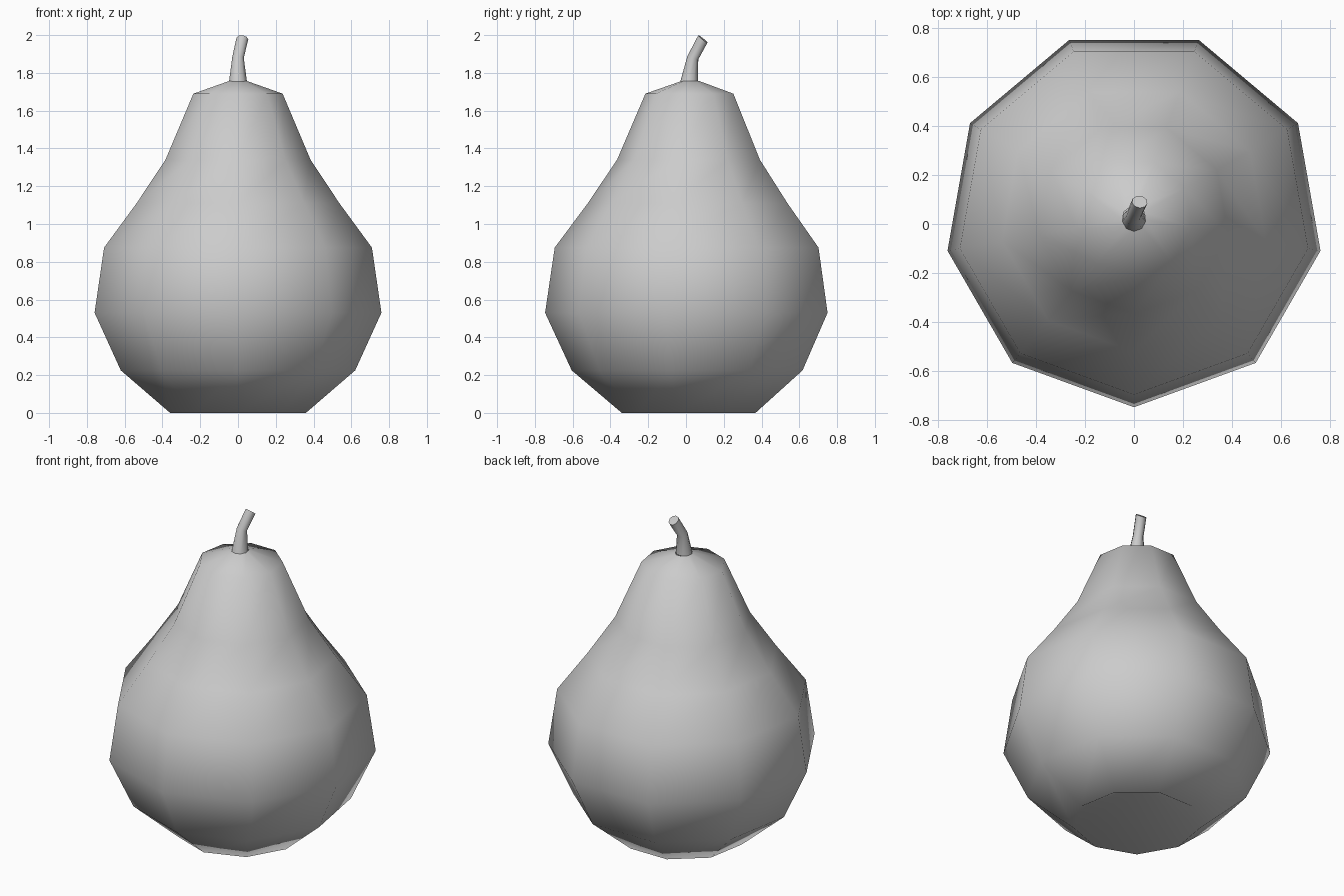
import bpy
import bmesh
from math import cos, sin, radians
from mathutils import Vector

cube = bpy.data.objects.get("Cube")
if cube:
    bpy.data.objects.remove(cube)

SIDES = 9
AXIS_Y = 0.025

# One matte grey for the whole fruit
grey = bpy.data.materials.new("light_grey")
grey.use_nodes = True
colour = (0.6, 0.6, 0.6, 1)
grey.diffuse_color = colour
bsdf = grey.node_tree.nodes["Principled BSDF"]
bsdf.inputs["Base Color"].default_value = colour
bsdf.inputs["Roughness"].default_value = 0.8


def ring(bm, centre, radius, normal=(0, 0, 1)):
    """Add a nine-sided ring with a corner towards the front."""
    turn = Vector((0, 0, 1)).rotation_difference(Vector(normal))
    verts = []
    for i in range(SIDES):
        a = radians(-90) + i * radians(360) / SIDES
        offset = turn @ Vector((cos(a), sin(a), 0))
        verts.append(bm.verts.new(Vector(centre) + radius * offset))
    return verts


def bridge(bm, rings):
    """Join successive rings with quads."""
    for low, high in zip(rings, rings[1:]):
        for i in range(SIDES):
            j = (i + 1) % SIDES
            bm.faces.new((low[i], low[j], high[j], high[i]))


def finish(bm, name):
    bmesh.ops.recalc_face_normals(bm, faces=bm.faces)
    for face in bm.faces:
        face.smooth = True
    mesh = bpy.data.meshes.new(name)
    bm.to_mesh(mesh)
    bm.free()
    mesh.materials.append(grey)
    obj = bpy.data.objects.new(name, mesh)
    bpy.context.collection.objects.link(obj)
    return obj


# Fruit body: turned profile of (radius, height)
profile = [(0.365, 0), (0.63, 0.225), (0.771, 0.53), (0.72, 0.875),
           (0.545, 1.11), (0.39, 1.34), (0.24, 1.69), (0.048, 1.757)]
bm = bmesh.new()
rings = [ring(bm, (0, AXIS_Y, z), r) for r, z in profile]
bridge(bm, rings)

# Hollow under the fruit
hollow = bm.verts.new((0, AXIS_Y, 0.22))
for i in range(SIDES):
    bm.faces.new((rings[0][(i + 1) % SIDES], rings[0][i], hollow))
finish(bm, "fruit_body")

# Bent stem, leaning to the back
bm = bmesh.new()
stem = [ring(bm, (0, 0.018, 1.755), 0.048),
        ring(bm, (0, 0.037, 1.88), 0.031, (0.1, 0.3, 1)),
        ring(bm, (0.023, 0.09, 1.979), 0.032, (0.15, 0.8, 1))]
bridge(bm, stem)
bm.faces.new(stem[-1])
obj = finish(bm, "stem")
obj.data.polygons[-1].use_smooth = False
